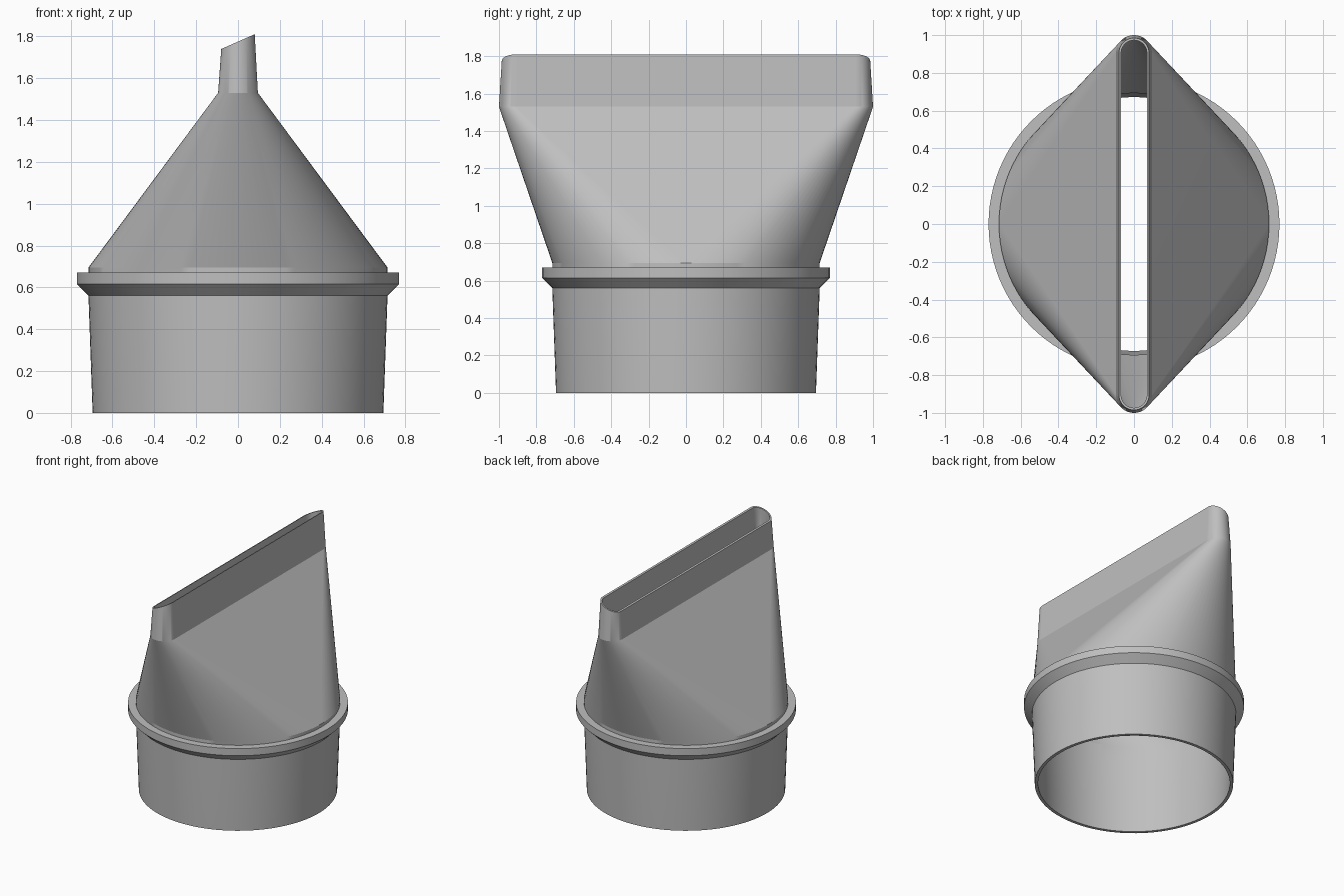
import bpy, bmesh, math

cube = bpy.data.objects.get("Cube")
if cube:
    bpy.data.objects.remove(cube, do_unlink=True)

STEPS = 48          # segments per half turn
SLOT = 0.905        # half length of the slot's straight sides
TOP, SLANT = 1.775, 0.44

grey = bpy.data.materials.new("plain grey")
grey.use_nodes = True
COLOUR = (0.52, 0.52, 0.52, 1)
grey.diffuse_color = COLOUR
grey.node_tree.nodes["Principled BSDF"].inputs["Base Color"].default_value = COLOUR


def ring(bm, z, r, c=0.0, slant=0.0):
    """Circle (c = 0) or stadium with straight sides along y."""
    verts = []
    for side in (1, -1):
        for i in range(STEPS + 1):
            a = math.pi * i / STEPS
            x, y = side * r * math.cos(a), side * (c + r * math.sin(a))
            verts.append(bm.verts.new((x, y, z + slant * x)))
    return verts


def loft(name, sections):
    """Join sections in a closed loop into a hollow solid."""
    bm = bmesh.new()
    rings = [ring(bm, *s) for s in sections]
    for k, low in enumerate(rings):
        high = rings[(k + 1) % len(rings)]
        for i in range(len(low)):
            j = (i + 1) % len(low)
            bm.faces.new((low[i], low[j], high[j], high[i]))
    bmesh.ops.remove_doubles(bm, verts=bm.verts, dist=0.0005)
    bmesh.ops.recalc_face_normals(bm, faces=bm.faces)
    mesh = bpy.data.meshes.new(name)
    bm.to_mesh(mesh)
    bm.free()
    mesh.materials.append(grey)
    obj = bpy.data.objects.new(name, mesh)
    bpy.context.collection.objects.link(obj)
    bpy.ops.object.select_all(action='DESELECT')
    obj.select_set(True)
    bpy.context.view_layer.objects.active = obj
    bpy.ops.object.shade_smooth_by_angle(angle=math.radians(15))
    normals = obj.modifiers.new("even normals", 'WEIGHTED_NORMAL')
    normals.keep_sharp = True
    return obj


# Round sleeve blending into a flat slot: up the outside, down the inside
loft("nozzle_shell", [
    (0, 0.695), (0.56, 0.715), (0.695, 0.715),
    (1.53, 0.095, SLOT), (TOP, 0.08, SLOT, SLANT),
    (TOP, 0.068, SLOT, SLANT), (1.53, 0.08, SLOT),
    (0.695, 0.693), (0.56, 0.693), (0, 0.672),
])

# Stop collar with a chamfered underside
loft("stop_collar", [
    (0.56, 0.714), (0.615, 0.77), (0.67, 0.77), (0.67, 0.705), (0.56, 0.705),
])
